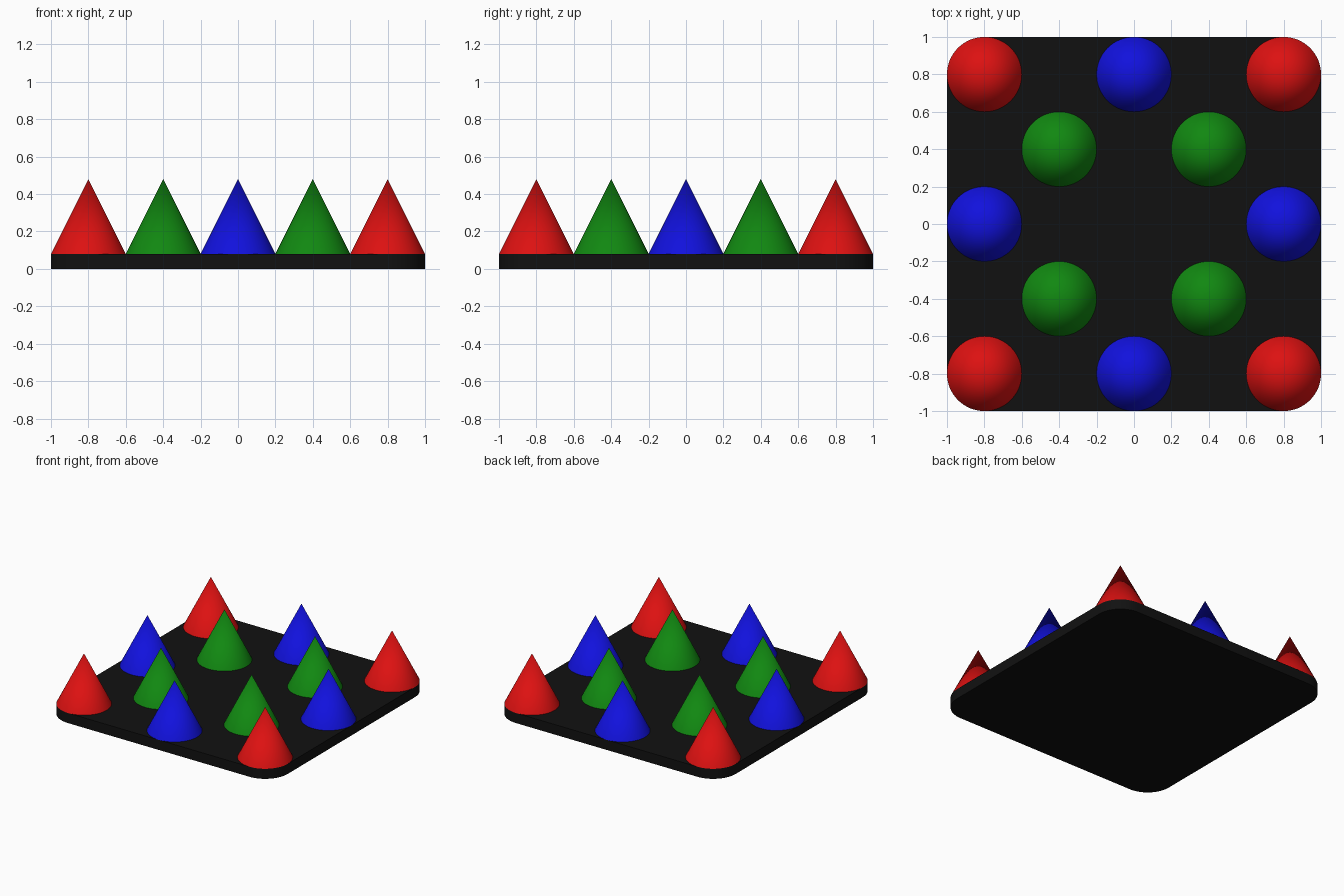
import bpy, bmesh, math

if "Cube" in bpy.data.objects:
    bpy.data.objects.remove(bpy.data.objects["Cube"])

BASE_H, CONE_R, CONE_H, CORNER_R = 0.08, 0.2, 0.4, 0.2


def material(name, rgb):
    mat = bpy.data.materials.new(name)
    mat.diffuse_color = (*rgb, 1)
    mat.use_nodes = True
    mat.node_tree.nodes["Principled BSDF"].inputs["Base Color"].default_value = mat.diffuse_color
    return mat


black = material("black", (0.0056, 0.0056, 0.0056))
red = material("red", (0.723, 0.0056, 0.0056))
green = material("green", (0.0056, 0.246, 0.0056))
blue = material("blue", (0.0056, 0.0056, 0.723))


def smooth(obj):
    bpy.ops.object.select_all(action='DESELECT')
    obj.select_set(True)
    bpy.context.view_layer.objects.active = obj
    bpy.ops.object.shade_smooth_by_angle(angle=math.radians(30))


# Base board: square slab with rounded vertical corners
bm = bmesh.new()
bmesh.ops.create_cube(bm, size=1)
for v in bm.verts:
    v.co = (v.co.x * 2, v.co.y * 2, (v.co.z + 0.5) * BASE_H)
upright = [e for e in bm.edges if abs(e.verts[0].co.z - e.verts[1].co.z) > 0.01]
bmesh.ops.bevel(bm, geom=upright, offset=CORNER_R, segments=16, profile=0.5,
                affect='EDGES')
mesh = bpy.data.meshes.new("base_board")
bm.to_mesh(mesh)
bm.free()
board = bpy.data.objects.new("base_board", mesh)
bpy.context.collection.objects.link(board)
mesh.materials.append(black)
smooth(board)


# Cones standing on the board
def cone(name, x, y, mat):
    bpy.ops.mesh.primitive_cone_add(vertices=64, radius1=CONE_R, radius2=0,
                                    depth=CONE_H,
                                    location=(x, y, BASE_H + CONE_H / 2))
    obj = bpy.context.object
    obj.name = name
    obj.data.materials.append(mat)
    smooth(obj)


for sx, sy in ((-1, -1), (1, -1), (1, 1), (-1, 1)):
    cone("corner_cone", 0.8 * sx, 0.8 * sy, red)
    cone("inner_cone", 0.4 * sx, 0.4 * sy, green)
for dx, dy in ((1, 0), (-1, 0), (0, 1), (0, -1)):
    cone("edge_cone", 0.8 * dx, 0.8 * dy, blue)
